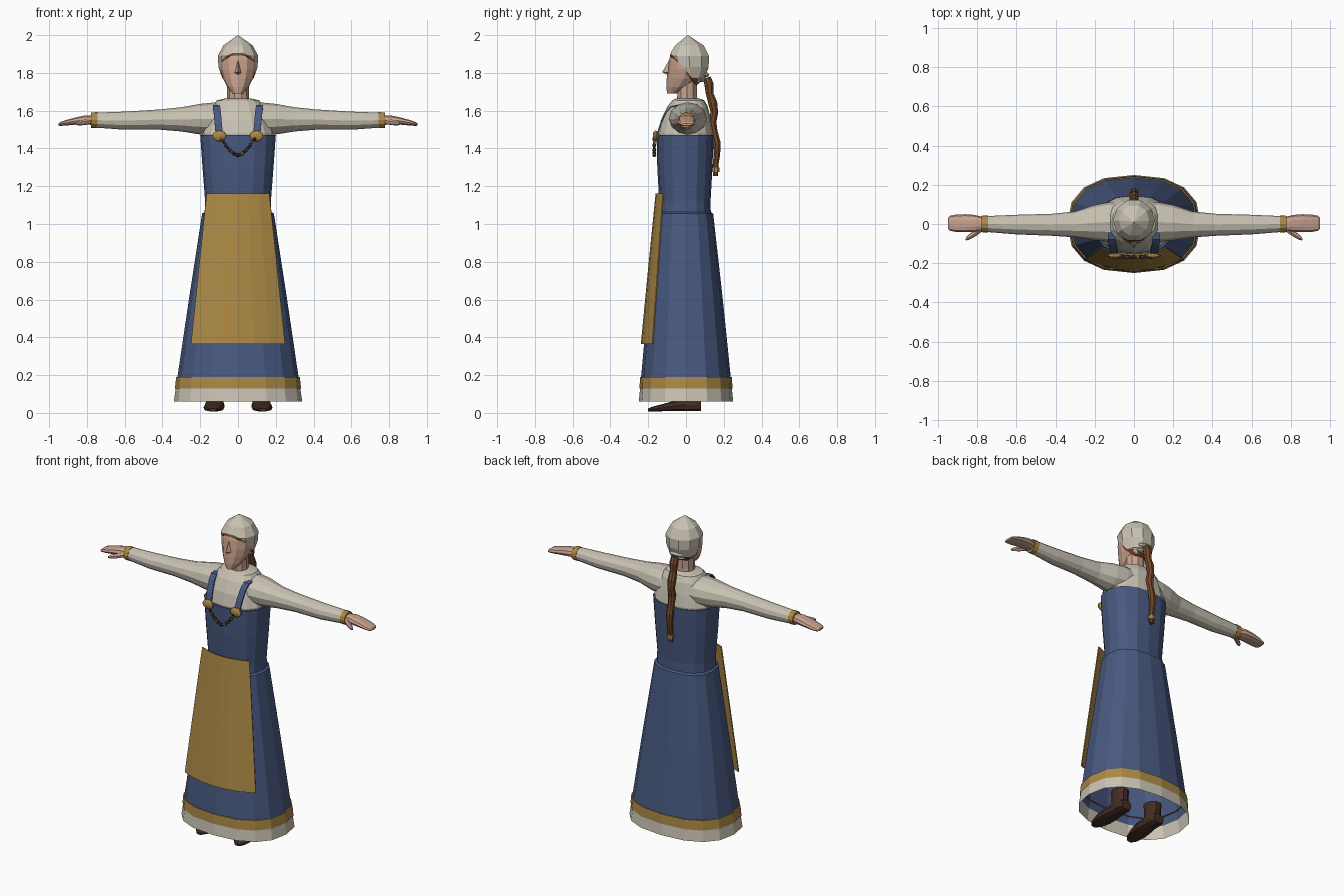
import bpy, bmesh, math
from mathutils import Vector

# ---- colours ----
def mat(name, rgb):
    m = bpy.data.materials.new(name)
    m.diffuse_color = (*rgb, 1)
    return m

BLUE = mat("blue_wool", (0.065, 0.1, 0.215))
GOLD = mat("ochre_cloth", (0.41, 0.25, 0.06))
LINEN = mat("linen", (0.58, 0.54, 0.45))
SKIN = mat("skin", (0.58, 0.36, 0.27))
HAIR = mat("hair", (0.17, 0.065, 0.022))
SHOE = mat("dark_leather", (0.055, 0.026, 0.017))

# ---- helpers ----
def finish(name, bm, mats, rule=None):
    bmesh.ops.recalc_face_normals(bm, faces=bm.faces)
    if rule:
        for f in bm.faces:
            f.material_index = rule(f.calc_center_median())
    me = bpy.data.meshes.new(name)
    bm.to_mesh(me)
    bm.free()
    for m in mats:
        me.materials.append(m)
    ob = bpy.data.objects.new(name, me)
    bpy.context.collection.objects.link(ob)
    return ob

def ring(c, u, v, n, p=2.0):
    """Superellipse ring around c, spanned by vectors u and v."""
    pts = []
    for i in range(n):
        a = 2 * math.pi * i / n
        k = [math.copysign(abs(t) ** (2 / p), t) if abs(t) > 1e-6 else 0
             for t in (math.cos(a), math.sin(a))]
        pts.append(Vector(c) + Vector(u) * k[0] + Vector(v) * k[1])
    return pts

def loft(rings, cap0=True, cap1=True):
    bm = bmesh.new()
    vs = [[bm.verts.new(q) for q in r] for r in rings]
    n = len(vs[0])
    for a, b in zip(vs, vs[1:]):
        for i in range(n):
            j = (i + 1) % n
            bm.faces.new((a[i], a[j], b[j], b[i]))
    if cap0:
        bm.faces.new(vs[0])
    if cap1:
        bm.faces.new(vs[-1])
    return bm

def upright(rows, n, p=2.0, x=0.0):
    """Rows of (z, centre y, half width, half depth)."""
    return [ring((x, cy, z), (rx, 0, 0), (0, ry, 0), n, p) for z, cy, rx, ry in rows]

def sideways(rows, n, s, p=2.0):
    """Rows of (x, centre y, centre z, half depth, half height)."""
    return [ring((s * x, cy, cz), (0, ry, 0), (0, 0, rz), n, p) for x, cy, cz, ry, rz in rows]

def tube(path, radii, n):
    """Rings following a path of points."""
    path = [Vector(q) for q in path]
    out = []
    for i, q in enumerate(path):
        d = (path[min(i + 1, len(path) - 1)] - path[max(i - 1, 0)]).normalized()
        side = d.cross(Vector((0.3, 0.9, 0.2))).normalized()
        out.append(ring(q, side * radii[i], d.cross(side) * radii[i], n))
    return out

def ball(name, c, r, m, seg=8, rows=6):
    bm = bmesh.new()
    bmesh.ops.create_uvsphere(bm, u_segments=seg, v_segments=rows, radius=1)
    for v in bm.verts:
        v.co = Vector((v.co.x * r[0], v.co.y * r[1], v.co.z * r[2])) + Vector(c)
    return finish(name, bm, [m])

# ---- skirt with pale hem and ochre trim ----
bm = loft(upright([(0.06, 0, 0.34, 0.25), (0.14, 0, 0.328, 0.242), (0.6, -0.003, 0.26, 0.198),
                   (1.055, -0.006, 0.19, 0.15), (1.07, -0.006, 0.165, 0.125)], 16, 2.4), False, False)
finish("skirt", bm, [BLUE, LINEN], lambda c: 1 if c.z < 0.14 else 0)
bm = loft(upright([(0.13, 0, 0.334, 0.246), (0.175, 0, 0.329, 0.244),
                   (0.19, 0, 0.327, 0.243), (0.19, 0, 0.312, 0.23)], 16, 2.4), False, False)
finish("hem_trim", bm, [GOLD])

# ---- bodice and blouse yoke ----
bm = loft(upright([(1.03, -0.006, 0.178, 0.138), (1.12, -0.006, 0.174, 0.136), (1.3, -0.006, 0.188, 0.146),
                   (1.47, -0.005, 0.2, 0.151), (1.47, -0.005, 0.18, 0.13)], 16, 2.4), False, False)
finish("bodice", bm, [BLUE])
bm = loft(upright([(1.42, -0.003, 0.185, 0.138), (1.48, -0.002, 0.192, 0.147), (1.55, 0, 0.17, 0.133),
                   (1.62, 0.008, 0.138, 0.108), (1.655, 0.012, 0.112, 0.085), (1.665, 0.01, 0.065, 0.06)], 16, 2.3))
finish("blouse_yoke", bm, [LINEN])

# ---- apron ----
bm = bmesh.new()
cols = [-1, -0.67, -0.33, 0, 0.33, 0.67, 1]
grid = [[bm.verts.new((t * hx, yc + (ye - yc) * t * t, z)) for t in cols]
        for z, hx, yc, ye in ((0.365, 0.248, -0.236, -0.176), (0.76, 0.207, -0.198, -0.148),
                              (1.16, 0.165, -0.158, -0.12))]
for a, b in zip(grid, grid[1:]):
    for i in range(len(cols) - 1):
        bm.faces.new((a[i], a[i + 1], b[i + 1], b[i]))
apron = finish("apron", bm, [GOLD])
sol = apron.modifiers.new("thickness", 'SOLIDIFY')
sol.thickness = 0.006
sol.offset = 0

# ---- neck, head and nose ----
finish("neck", loft(upright([(1.6, 0.01, 0.062, 0.06), (1.68, 0.006, 0.057, 0.055),
                             (1.78, 0.006, 0.057, 0.055)], 10)), [SKIN])
finish("head", loft(upright([(1.69, -0.072, 0.026, 0.028), (1.725, -0.04, 0.056, 0.064),
                             (1.77, -0.012, 0.08, 0.09), (1.82, -0.002, 0.094, 0.094),
                             (1.87, 0.005, 0.098, 0.094), (1.915, 0.012, 0.086, 0.088)], 12)), [SKIN])
bm = bmesh.new()
br, tip, l, r, un = [bm.verts.new(q) for q in ((0, -0.088, 1.87), (0, -0.126, 1.805), (-0.02, -0.088, 1.8),
                                               (0.02, -0.088, 1.8), (0, -0.09, 1.785))]
for f in ((br, l, tip), (br, tip, r), (tip, l, un), (tip, un, r), (br, r, un), (br, un, l)):
    bm.faces.new(f)
finish("nose", bm, [SKIN])

# ---- cap, with the hairline just below its slanted brim ----
def headwear(name, k, drop, m):
    rows = [(1.74, 0.015, 0.06, 0.05), (1.775, 0.02, 0.085, 0.085), (1.83, 0.02, 0.103, 0.105),
            (1.89, 0.016, 0.107, 0.111), (1.945, 0.018, 0.078, 0.08), (1.998, 0.01, 0.004, 0.004)]
    rows = [(z - (1 - k) * 0.1, cy, rx * k, ry * k) for z, cy, rx, ry in rows]
    bm = loft(upright(rows, 10))
    no = Vector((0, -0.16, -0.14)).normalized()
    bmesh.ops.bisect_plane(bm, geom=bm.verts[:] + bm.edges[:] + bm.faces[:],
                           plane_co=Vector((0, -0.09, 1.915)) + no * drop, plane_no=no, clear_outer=True)
    finish(name, bm, [m])

headwear("cap", 1.0, 0.0, LINEN)
headwear("hairline", 0.985, 0.012, HAIR)
for i, z in enumerate((1.765, 1.79)):
    ball(f"cap_gather_{i}", (0, 0.085 + 0.015 * i, z), (0.05, 0.022, 0.014), LINEN)

# ---- braid with ochre tie ----
path = [(0, 0.11, 1.775), (0, 0.122, 1.74), (0, 0.125, 1.69), (0, 0.142, 1.64), (0, 0.15, 1.59), (0, 0.138, 1.54),
        (0, 0.148, 1.49), (0, 0.162, 1.43), (0, 0.164, 1.37), (0, 0.156, 1.31), (0, 0.157, 1.255)]
finish("braid", loft(tube(path, [0.022, 0.026, 0.021, 0.025, 0.021, 0.024, 0.02, 0.022, 0.018, 0.016, 0.014], 8)), [HAIR])
finish("braid_tie", loft(tube([(0, 0.156, 1.3), (0, 0.157, 1.275)], [0.021, 0.021], 8)), [GOLD])

# ---- mirrored parts ----
for s, side in ((-1, "left"), (1, "right")):
    finish("sleeve_" + side, loft(sideways([
        (0.06, 0.01, 1.56, 0.1, 0.085), (0.13, 0.01, 1.557, 0.1, 0.086), (0.2, 0.007, 1.555, 0.09, 0.081),
        (0.3, -0.002, 1.554, 0.066, 0.064), (0.42, -0.004, 1.553, 0.056, 0.053), (0.6, -0.003, 1.547, 0.05, 0.048),
        (0.76, 0, 1.55, 0.04, 0.039)], 12, s)), [LINEN])
    finish("cuff_" + side, loft(sideways([(0.745, 0, 1.55, 0.043, 0.042), (0.777, 0, 1.55, 0.042, 0.041)], 12, s)), [GOLD])
    finish("hand_" + side, loft(sideways([
        (0.76, 0, 1.55, 0.032, 0.027), (0.81, 0.003, 1.551, 0.043, 0.025), (0.86, 0.004, 1.545, 0.046, 0.02),
        (0.91, 0.004, 1.536, 0.044, 0.015), (0.94, 0.004, 1.53, 0.038, 0.011), (0.95, 0.004, 1.527, 0.026, 0.006)], 10, s, 2.4)), [SKIN])
    finish("thumb_" + side, loft(tube([(s * 0.775, -0.02, 1.545), (s * 0.815, -0.05, 1.538), (s * 0.845, -0.07, 1.533),
                                       (s * 0.858, -0.08, 1.53)], [0.016, 0.015, 0.012, 0.005], 6)), [SKIN])

    # shoulder strap as a ribbon
    bm = bmesh.new()
    rows = [[bm.verts.new((s * (x + w), y, z)) for w in (-0.019, 0.019)] for x, y, z in
            ((0.098, -0.16, 1.46), (0.104, -0.138, 1.53), (0.11, -0.108, 1.595), (0.114, -0.08, 1.625), (0.114, -0.03, 1.632))]
    for a, b in zip(rows, rows[1:]):
        bm.faces.new((a[0], a[1], b[1], b[0]))
    strap = finish("strap_" + side, bm, [BLUE])
    strap.modifiers.new("thickness", 'SOLIDIFY').thickness = 0.008

    ball("brooch_" + side, (s * 0.098, -0.16, 1.466), (0.038, 0.016, 0.029), GOLD, 10, 8)

    # shoe with a short ankle shaft
    cx = s * 0.122
    finish("shoe_" + side, loft([ring((cx + s * dx, y, 0.008 + h), (w, 0, 0), (0, 0, h), 10, 2.8) for dx, y, w, h in (
        (0.012, -0.2, 0.018, 0.008), (0.01, -0.175, 0.04, 0.013), (0.006, -0.12, 0.055, 0.02), (0.002, -0.06, 0.054, 0.029),
        (0, 0, 0.046, 0.035), (0, 0.05, 0.045, 0.035), (0, 0.08, 0.034, 0.03))]), [SHOE])
    finish("ankle_" + side, loft(upright([(0.05, 0.018, 0.044, 0.055), (0.11, 0.02, 0.046, 0.052),
                                          (0.15, 0.02, 0.05, 0.056)], 10, 2.0, cx)), [SHOE])

# ---- bead string between the brooches ----
beads = (GOLD, SHOE, BLUE, SHOE, HAIR)
for i in range(17):
    t = -1 + 2 * i / 16
    r = 0.011 if i % 2 == 0 else 0.008
    ball(f"bead_{i}", (0.088 * t, -0.168, 1.365 + 0.085 * abs(t) ** 1.7), (r, r, r), beads[i % 5], 6, 4)
